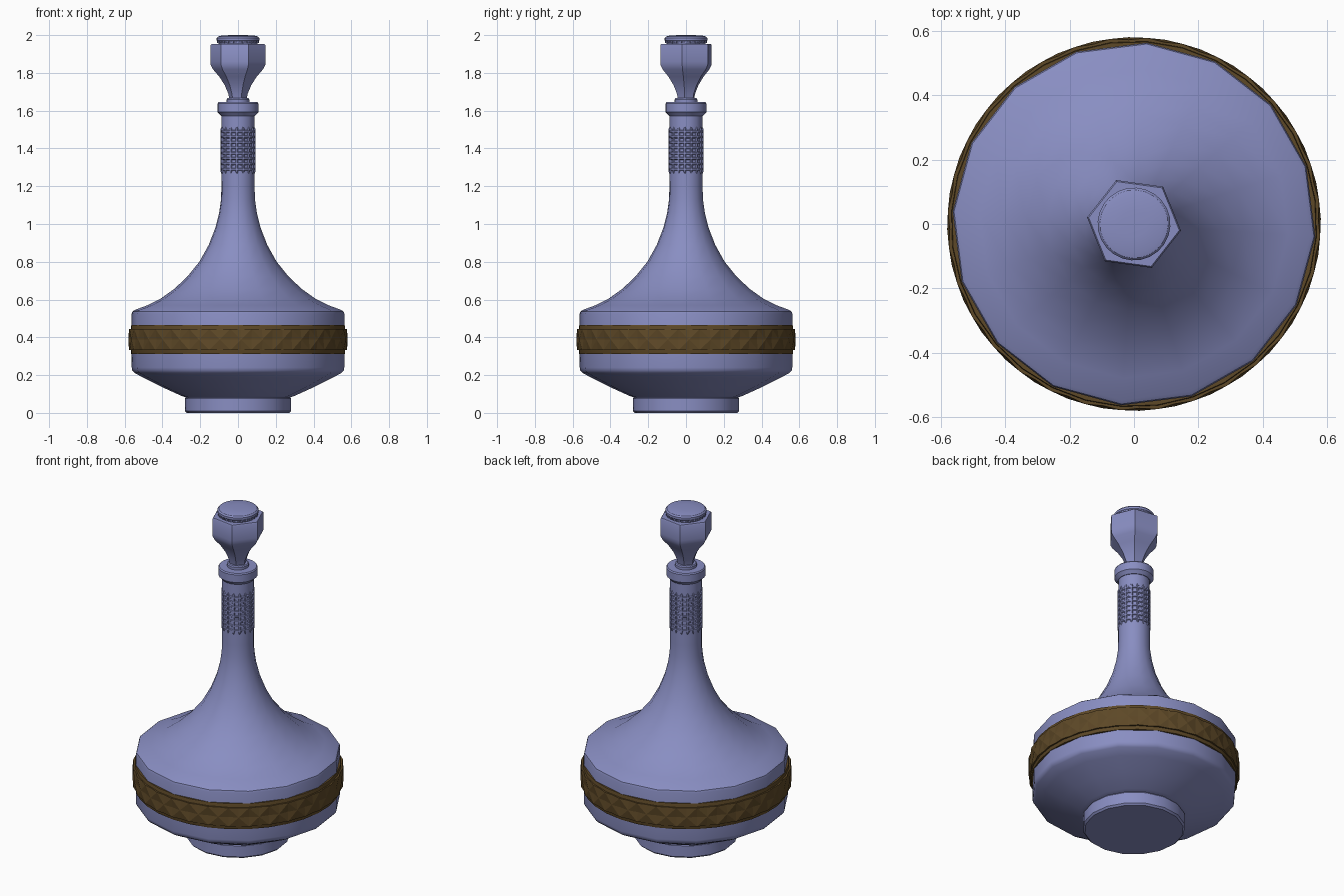
import bpy, bmesh
from math import sin, cos, pi, radians
from mathutils import Matrix

cube = bpy.data.objects.get("Cube")
if cube:
    bpy.data.objects.remove(cube)


def material(name, rgb):
    m = bpy.data.materials.new(name)
    m.use_nodes = True
    m.diffuse_color = (*rgb, 1)
    m.node_tree.nodes["Principled BSDF"].inputs["Base Color"].default_value = (*rgb, 1)
    return m


BLUE = material("periwinkle glass", (0.25, 0.27, 0.54))
BROWN = material("dark bronze", (0.11, 0.065, 0.02))
TURN = radians(-4)


def finish(name, bm, mat, smooth=True):
    bmesh.ops.recalc_face_normals(bm, faces=bm.faces)
    me = bpy.data.meshes.new(name)
    bm.to_mesh(me)
    bm.free()
    me.materials.append(mat)
    ob = bpy.data.objects.new(name, me)
    bpy.context.collection.objects.link(ob)
    if smooth:
        bpy.ops.object.select_all(action="DESELECT")
        ob.select_set(True)
        bpy.context.view_layer.objects.active = ob
        bpy.ops.object.shade_smooth_by_angle(angle=radians(32))
    return ob


def polar(r, a, z):
    return (r * cos(a), r * sin(a), z)


def lathe(name, profile, sides, mat, turn=TURN):
    """Revolve (radius, height) points and cap both ends."""
    bm = bmesh.new()
    rings = [[bm.verts.new(polar(r, turn + 2 * pi * i / sides, z)) for i in range(sides)]
             for r, z in profile]
    for low, high in zip(rings, rings[1:]):
        for i in range(sides):
            j = (i + 1) % sides
            bm.faces.new((low[i], low[j], high[j], high[i]))
    bm.faces.new(rings[0][::-1])
    bm.faces.new(rings[-1])
    return finish(name, bm, mat)


# Foot, belly and neck
lathe("foot", [(.272, 0), (.282, .01), (.282, .076), (.274, .086)], 16, BLUE)
lathe("body", [(.27, .08), (.3, .09), (.4, .135), (.5, .185), (.55, .212), (.561, .224),
               (.564, .24), (.564, .525), (.56, .537), (.548, .545), (.48, .57), (.41, .605),
               (.34, .655), (.27, .72), (.205, .8), (.155, .89), (.12, .98), (.1, 1.06),
               (.09, 1.13), (.088, 1.2), (.087, 1.59)], 16, BLUE)
lathe("lip", [(.09, 1.572), (.101, 1.585), (.108, 1.592), (.108, 1.638), (.103, 1.645),
              (.06, 1.645)], 24, BLUE)

# Ribbed grip on the neck
for k in range(8):
    z = 1.29 + k * .0285
    lathe(f"neck_ring_{k + 1}", [(.084, z - .009), (.092, z - .004), (.092, z + .004),
                                (.084, z + .009)], 24, BLUE)
bm = bmesh.new()
for i in range(16):
    a = TURN + 2 * pi * i / 16
    m = Matrix.Rotation(a, 4, "Z") @ Matrix.Translation((.086, 0, 1.39))
    bmesh.ops.create_cone(bm, segments=6, radius1=.007, radius2=.007, depth=.225,
                          cap_ends=True, matrix=m)
    for s in (-1, 1):
        tip = m @ Matrix.Translation((0, 0, s * .1185)) @ Matrix.Rotation(0 if s > 0 else pi, 4, "X")
        bmesh.ops.create_cone(bm, segments=6, radius1=.007, radius2=.002, depth=.012,
                              cap_ends=True, matrix=tip)
finish("neck_ribs", bm, BLUE)

# Stopper with six-sided head and round cap
lathe("stopper_collar", [(.06, 1.64), (.06, 1.66), (.055, 1.666), (.04, 1.666)], 16, BLUE)
lathe("stopper_head", [(.045, 1.655), (.052, 1.69), (.071, 1.735), (.1, 1.78), (.133, 1.818),
                       (.146, 1.842), (.147, 1.86), (.147, 1.946), (.142, 1.953)],
      6, BLUE, radians(-8))
lathe("stopper_cap", [(.102, 1.95), (.106, 1.965), (.113, 1.972), (.113, 1.985),
                      (.106, 1.993), (.09, 1.997), (.04, 2)], 24, BLUE)
bm = bmesh.new()
for i in range(24):
    m = Matrix.Rotation(2 * pi * i / 24, 4, "Z") @ Matrix.Translation((.105, 0, 1.964))
    bmesh.ops.create_cube(bm, size=.012, matrix=m)
finish("cap_beads", bm, BLUE, False)

# Decorative band around the belly
lathe("band", [(.55, .311), (.566, .311), (.568, .316), (.568, .46), (.566, .465), (.55, .465)],
      32, BROWN)

# Cut panels: eight-rayed stars with raised corners and hollow edge middles
bm = bmesh.new()
CELLS = 32
step = 2 * pi / CELLS
low, mid, high = .332, .388, .444
for i in range(CELLS):
    a = TURN + i * step
    b, c = a + step / 2, a + step
    rim = [(a, low, .579), (b, low, .572), (c, low, .579), (c, mid, .572),
           (c, high, .579), (b, high, .572), (a, high, .579), (a, mid, .572)]
    ring = [bm.verts.new(polar(r, t, z)) for t, z, r in rim]
    back = [bm.verts.new(polar(.555, t, z)) for t, z, r in rim]
    centre = bm.verts.new(polar(.58, b, mid))
    for k in range(8):
        n = (k + 1) % 8
        bm.faces.new((centre, ring[k], ring[n]))
        if k in (0, 1, 4, 5):
            bm.faces.new((ring[k], back[k], back[n], ring[n]))
    bmesh.ops.delete(bm, geom=[v for v in back if not v.link_faces], context="VERTS")
bmesh.ops.remove_doubles(bm, verts=bm.verts, dist=.0001)
finish("band_panels", bm, BROWN, False)
